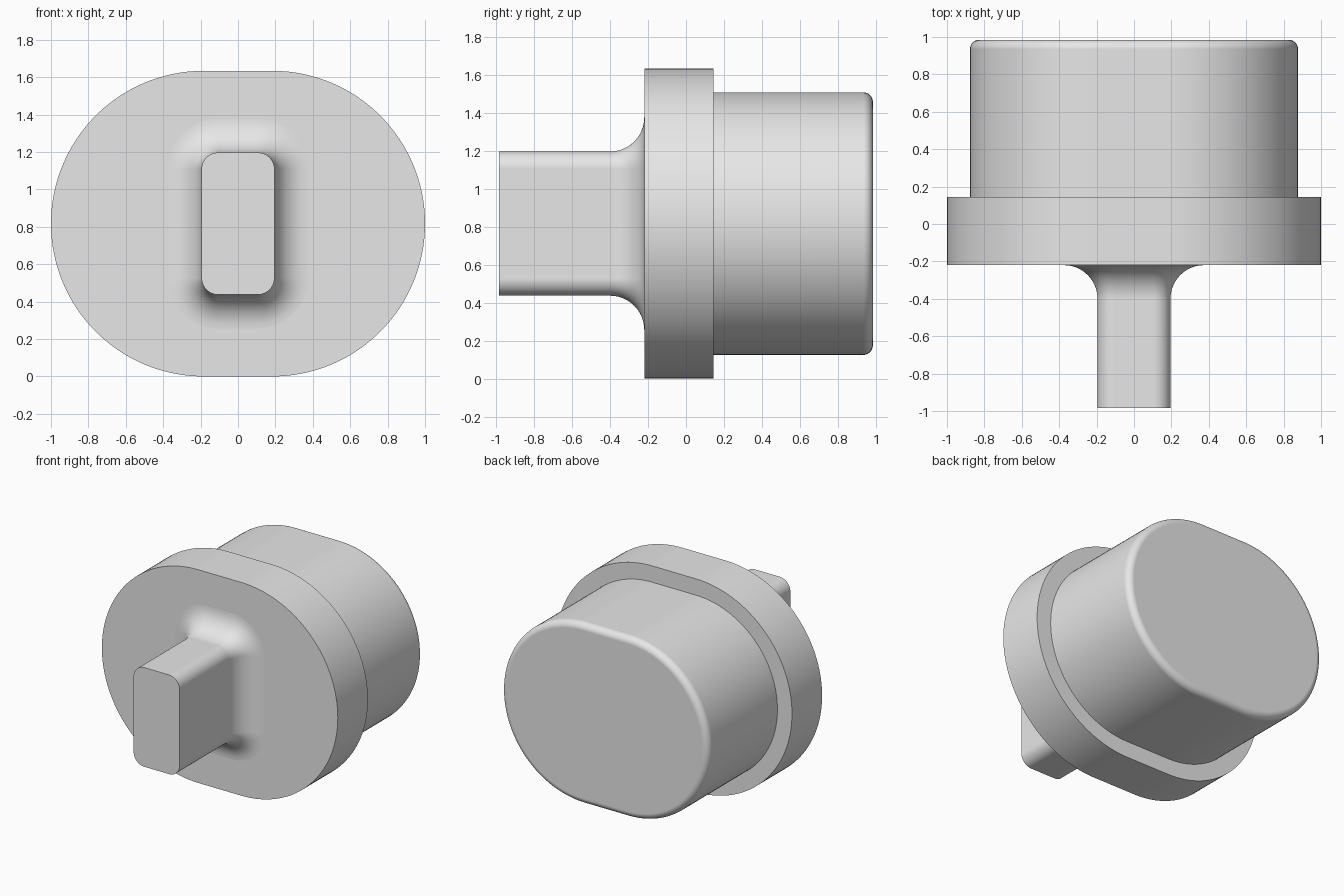
import bpy
import bmesh
from math import sin, cos, pi

cube = bpy.data.objects.get("Cube")
if cube:
    bpy.data.objects.remove(cube, do_unlink=True)

CENTRE_Z = 0.817
CORNER_STEPS = 32
FILLET_STEPS = 12

grey = bpy.data.materials.new("plain grey")
grey.use_nodes = True
grey.diffuse_color = (0.8, 0.8, 0.8, 1)
grey.node_tree.nodes["Principled BSDF"].inputs["Base Color"].default_value = grey.diffuse_color


def rounded_outline(half_w, half_h, radius, y):
    """Rounded rectangle facing the front; a full radius gives a stadium."""
    points = []
    for corner, (sx, sz) in enumerate([(1, 1), (-1, 1), (-1, -1), (1, -1)]):
        for i in range(CORNER_STEPS + 1):
            a = (corner + i / CORNER_STEPS) * pi / 2
            points.append((sx * (half_w - radius) + radius * cos(a), y,
                           CENTRE_Z + sz * (half_h - radius) + radius * sin(a)))
    return points


def loft(name, outlines, cap_front=False, cap_back=False):
    """Skin a list of outlines ordered from front to back."""
    bm = bmesh.new()
    rings = [[bm.verts.new(p) for p in rounded_outline(*o)] for o in outlines]
    count = len(rings[0])
    for a, b in zip(rings, rings[1:]):
        for i in range(count):
            j = (i + 1) % count
            bm.faces.new((a[i], b[i], b[j], a[j]))
    if cap_front:
        bm.faces.new(rings[0])
    if cap_back:
        bm.faces.new(rings[-1][::-1])
    bmesh.ops.remove_doubles(bm, verts=bm.verts, dist=1e-5)
    mesh = bpy.data.meshes.new(name)
    bm.to_mesh(mesh)
    bm.free()
    mesh.materials.append(grey)
    obj = bpy.data.objects.new(name, mesh)
    bpy.context.collection.objects.link(obj)
    bpy.ops.object.select_all(action="DESELECT")
    obj.select_set(True)
    bpy.context.view_layer.objects.active = obj
    bpy.ops.object.shade_smooth_by_angle(angle=pi / 6)
    # Keep the large flat faces flat beside the fillets
    weighted = obj.modifiers.new("weighted normals", "WEIGHTED_NORMAL")
    weighted.keep_sharp = True
    return obj


FRONT, FLANGE_FRONT, FLANGE_BACK, BACK = -0.985, -0.22, 0.145, 0.985
STEM_W, STEM_H, STEM_R, STEM_FILLET = 0.195, 0.38, 0.09, 0.18
BODY_W, BODY_H, BODY_FILLET = 0.877, 0.692, 0.05
quarter = [i / FILLET_STEPS * pi / 2 for i in range(FILLET_STEPS + 1)]

# Stem flaring into the flange
stem = [(STEM_W, STEM_H, STEM_R, FRONT)]
for t in quarter:
    grow = STEM_FILLET * (1 - cos(t))
    stem.append((STEM_W + grow, STEM_H + grow, STEM_R + grow,
                 FLANGE_FRONT - STEM_FILLET * (1 - sin(t))))
loft("stem", stem, cap_front=True)

# Body with a rounded back rim
body_start = (BODY_W, BODY_H, BODY_H, FLANGE_BACK)
body = [body_start]
for t in quarter:
    shrink = BODY_FILLET * (1 - cos(t))
    body.append((BODY_W - shrink, BODY_H - shrink, BODY_H - shrink,
                 BACK - BODY_FILLET * (1 - sin(t))))
loft("body", body, cap_back=True)

# Flange meeting the stem fillet in front and the body behind
loft("flange", [stem[-1],
                (1, CENTRE_Z, CENTRE_Z, FLANGE_FRONT),
                (1, CENTRE_Z, CENTRE_Z, FLANGE_BACK),
                body_start])
